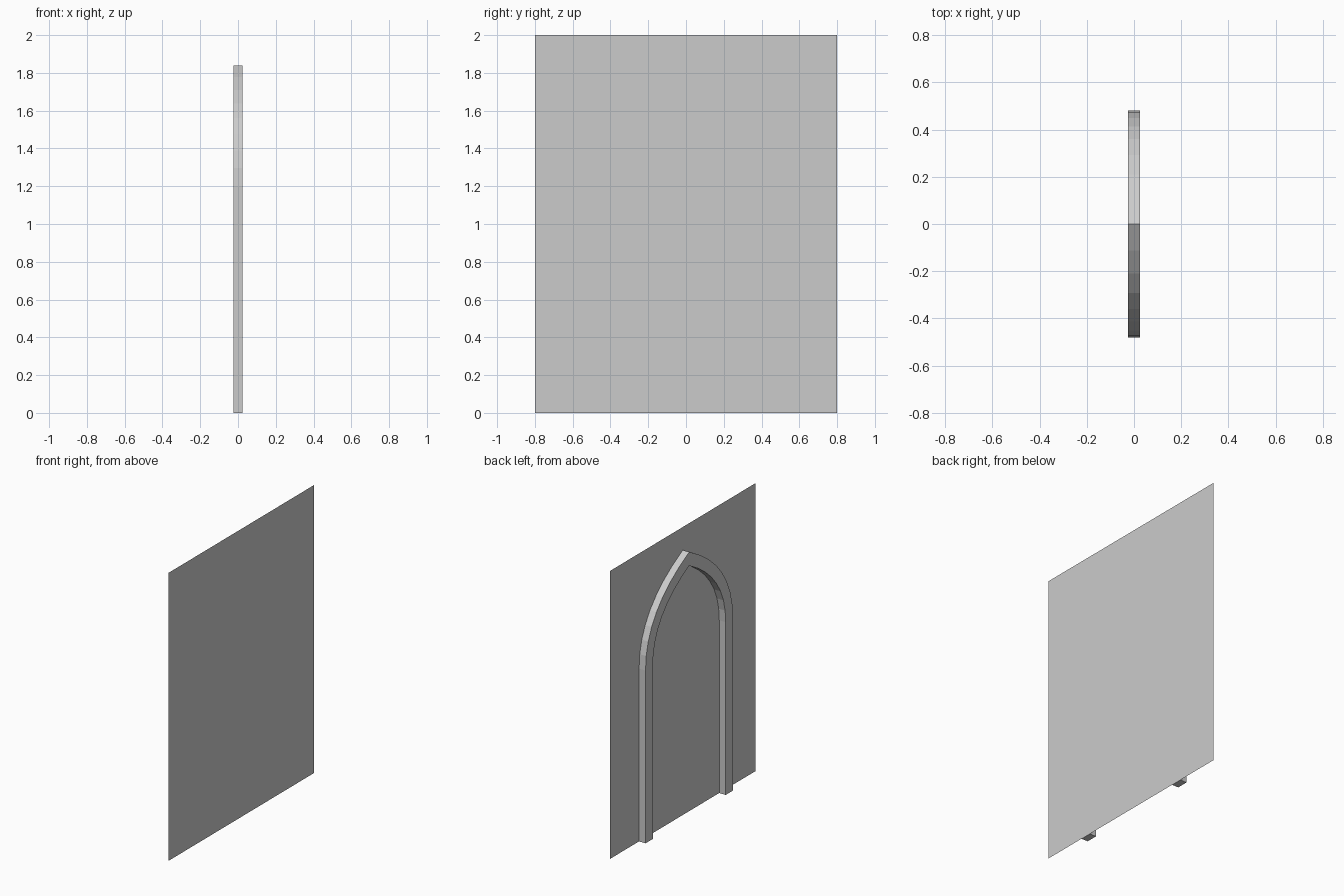
import bpy, bmesh

if "Cube" in bpy.data.objects:
    bpy.data.objects.remove(bpy.data.objects["Cube"])

WALL_X = 0.025      # wall plane
FACE_X = -0.025     # front face of the arch trim
SPRING = 1.2        # height where the curve starts
STEPS = 8


def make_object(name, bm):
    bmesh.ops.recalc_face_normals(bm, faces=bm.faces)
    mesh = bpy.data.meshes.new(name)
    bm.to_mesh(mesh)
    bm.free()
    obj = bpy.data.objects.new(name, mesh)
    bpy.context.collection.objects.link(obj)
    return obj


def arch_outline(half, ctrl_z, apex_z):
    """Pointed arch outline from one foot over the apex to the other foot."""
    side = [(half, 0.0)]
    for i in range(STEPS + 1):
        t = i / STEPS
        y = half * (1 - t * t)
        z = (1 - t) ** 2 * SPRING + 2 * t * (1 - t) * ctrl_z + t * t * apex_z
        side.append((y, z))
    return side + [(-y, z) for y, z in reversed(side[:-1])]


# Flat wall panel
bm = bmesh.new()
corners = [(-0.8, 0), (0.8, 0), (0.8, 2), (-0.8, 2)]
bm.faces.new([bm.verts.new((WALL_X, y, z)) for y, z in corners])
wall = make_object("wall_panel", bm)

# Pointed arch trim: a rectangular section following the outline
bm = bmesh.new()
outer = arch_outline(0.48, 1.60, 1.84)
inner = arch_outline(0.40, 1.54, 1.745)
back = WALL_X - 0.0005
rings = []
for (oy, oz), (iy, iz) in zip(outer, inner):
    rings.append([bm.verts.new(p) for p in (
        (FACE_X, oy, oz), (FACE_X, iy, iz), (back, iy, iz), (back, oy, oz))])
for a, b in zip(rings, rings[1:]):
    for k in range(4):
        n = (k + 1) % 4
        bm.faces.new((a[k], a[n], b[n], b[k]))
bm.faces.new(rings[0])
bm.faces.new(rings[-1])
trim = make_object("arch_trim", bm)
